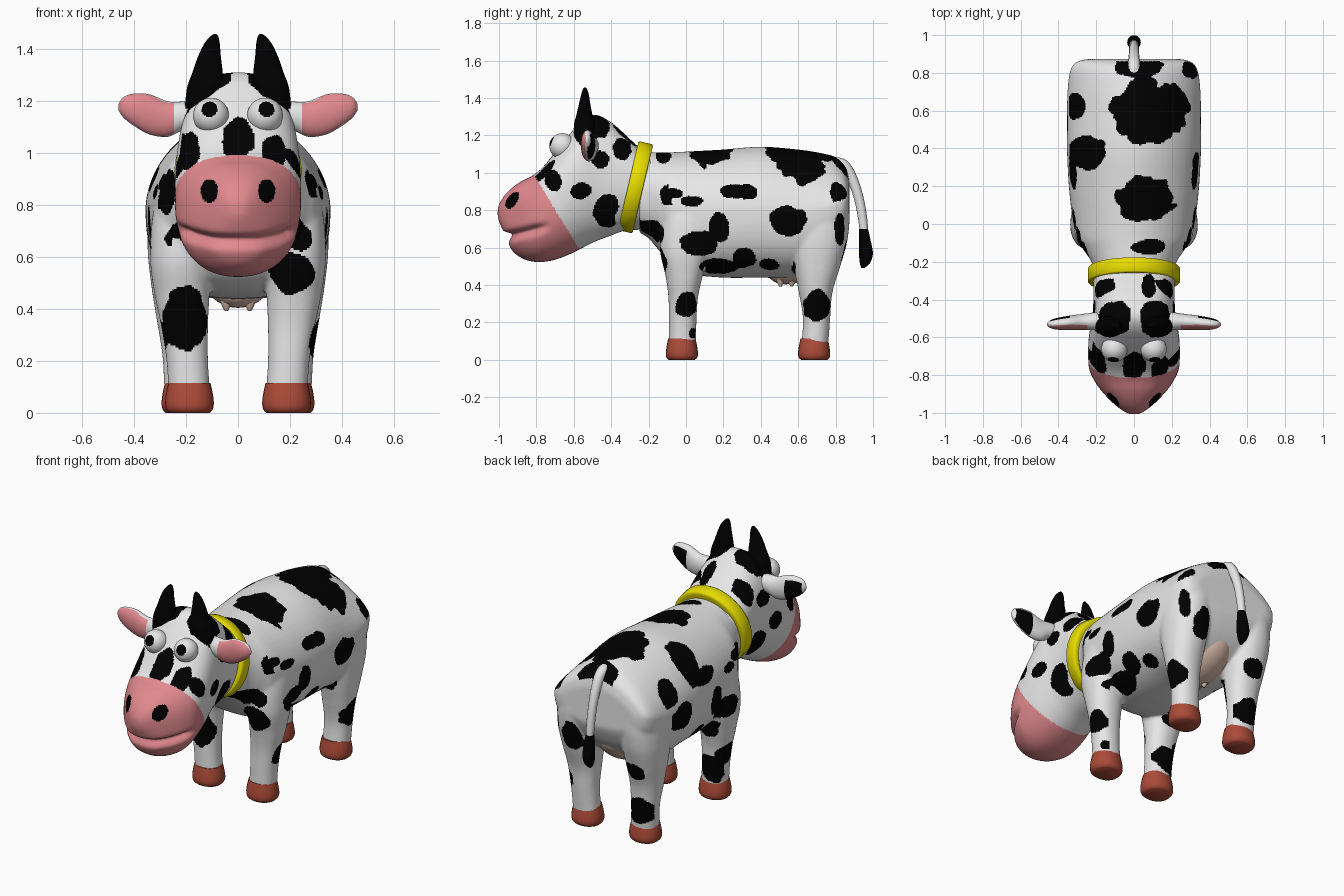
import bpy, bmesh, math
from mathutils import Vector, Matrix, noise

if "Cube" in bpy.data.objects:
    bpy.data.objects.remove(bpy.data.objects["Cube"])

COL = {"white": (0.84, 0.84, 0.84), "black": (0.0, 0.0, 0.0), "pink": (0.75, 0.25, 0.27),
       "hoof_red": (0.41, 0.07, 0.04), "collar_yellow": (0.80, 0.72, 0.0), "udder_beige": (0.72, 0.51, 0.41)}
MAT = {}
for key, c in COL.items():
    MAT[key] = bpy.data.materials.new(key)
    MAT[key].diffuse_color = (*c, 1)


def spline(secs, k):
    """Smooth in-between sections (Catmull-Rom)."""
    out = []
    for i in range(len(secs) - 1):
        a, b, c, d = secs[max(i - 1, 0)], secs[i], secs[i + 1], secs[min(i + 2, len(secs) - 1)]
        for j in range(k):
            t = j / k
            out.append([0.5 * (2 * q + (r - p) * t + (2 * p - 5 * q + 4 * r - s) * t * t
                               + (3 * q - p - 3 * r + s) * t ** 3) for p, q, r, s in zip(a, b, c, d)])
    return out + [list(secs[-1])]


def loft(bm, axis, secs, n=40, p=2.0, k=6, flip=1):
    """Closed superellipse loft; section = (t, centre u, v, radius u, v[, exponent of the upper half])."""
    rings = []
    for t, cu, cv, ru, rv, *top in spline(secs, k):
        ring = []
        for i in range(n):
            a = 2 * math.pi * i / n
            c, s = math.cos(a), math.sin(a)
            e = 2 / (top[0] if top and s > 0 else p)
            u = cu + ru * math.copysign(abs(c) ** e, c)
            v = cv + rv * math.copysign(abs(s) ** e, s)
            x, y, z = {"x": (t, u, v), "y": (u, t, v), "z": (u, v, t)}[axis]
            ring.append(bm.verts.new((x * flip, y, z)))
        rings.append(ring)
    for r, q in zip(rings, rings[1:]):
        for i in range(n):
            bm.faces.new((r[i], r[(i + 1) % n], q[(i + 1) % n], q[i]))
    bm.faces.new(rings[0])
    bm.faces.new(rings[-1])


def finish(bm, name, colours, voxel=0, smooth=12):
    """Make the object; with a voxel size, fuse and soften its overlapping parts."""
    bmesh.ops.recalc_face_normals(bm, faces=bm.faces)
    me = bpy.data.meshes.new(name)
    bm.to_mesh(me)
    bm.free()
    ob = bpy.data.objects.new(name, me)
    bpy.context.collection.objects.link(ob)
    if voxel:
        r = ob.modifiers.new("fuse", "REMESH")
        r.mode, r.voxel_size = "VOXEL", voxel
        s = ob.modifiers.new("soften", "SMOOTH")
        s.factor, s.iterations = 0.5, smooth
        bpy.context.view_layer.update()
        me = bpy.data.meshes.new_from_object(ob.evaluated_get(bpy.context.evaluated_depsgraph_get()))
        ob.modifiers.clear()
        ob.data = me
    me.materials.clear()
    for c in colours:
        me.materials.append(MAT[c])
    me.shade_smooth()
    if not voxel:
        me.set_sharp_from_angle(angle=math.radians(50))
    return ob


def paint(ob, rule):
    for f in ob.data.polygons:
        f.material_index = rule(f.center, f.normal)


def spotted(c, n, spots):
    """True inside a wobbly ellipse seen from both sides (S), right (R), top (T), front (F) or back (B)."""
    w = 1 + 0.45 * noise.noise(c * 11) + 0.2 * noise.noise(c * 27)
    for view, u, v, ru, rv in spots:
        if view in "SR":
            a, b, facing = c.y, c.z, n.x * (1 if c.x > 0 or view == "R" else -1)
        elif view == "T":
            a, b, facing = c.x, c.y, n.z
        else:
            a, b, facing = c.x, c.z, -n.y if view == "F" else n.y
        if view == "R" and c.x < 0:
            continue
        if facing > 0.3 and ((a - u) / ru) ** 2 + ((b - v) / rv) ** 2 < w:
            return True
    return False


# Torso and four legs, fused
def tall(rows):
    return [(y, 0, (t + b) / 2, w, (t - b) / 2, e) for y, t, b, w, e in rows]


bm = bmesh.new()
loft(bm, "y", tall([(-.25, 1.11, .68, .21, 2), (-.2, 1.11, .65, .225, 2), (-.14, 1.11, .58, .265, 1.9),
                    (-.08, 1.11, .51, .305, 1.9), (.02, 1.115, .46, .325, 1.9), (.2, 1.125, .44, .345, 1.9),
                    (.4, 1.14, .44, .355, 1.85), (.6, 1.125, .44, .355, 1.7), (.73, 1.105, .51, .35, 1.55),
                    (.81, 1.08, .59, .338, 1.45), (.855, 1.03, .67, .31, 1.45), (.873, .96, .72, .25, 1.5)]),
     n=56, p=2.5)
for s in (1, -1):
    loft(bm, "z", [(.07, .187, -.02, .08, .072), (.2, .195, -.018, .08, .074), (.33, .205, -.015, .09, .079),
                   (.45, .215, -.01, .105, .1), (.6, .22, -.005, .118, .135), (.8, .21, .02, .11, .14),
                   (.95, .18, .03, .06, .08)], p=2.2, flip=s)
    loft(bm, "z", [(.07, .2, .688, .083, .072), (.22, .208, .698, .083, .073), (.36, .215, .693, .098, .09),
                   (.5, .22, .7, .115, .125), (.65, .22, .71, .128, .155), (.81, .205, .72, .125, .15),
                   (.92, .17, .72, .07, .08)], p=2.2, flip=s)
body = finish(bm, "body_and_legs", ["white", "black"], 0.0075, 20)
BODY_SPOTS = [("S", -.07, .89, .055, .03), ("S", .03, .85, .06, .028),
              ("S", .28, .9, .1, .045), ("S", .545, .75, .1, .08), ("S", .18, .71, .055, .09),
              ("S", .07, .62, .11, .07), ("S", .31, .55, .065, .05), ("S", .45, .51, .05, .03),
              ("S", .17, .5, .1, .045), ("S", 0, .3, .065, .065), ("R", .7, .29, .07, .085),
              ("R", .82, .7, .03, .09), ("S", .04, .14, .025, .03), ("S", -.2, .68, .08, .07),
              ("T", .08, .6, .2, .17), ("T", -.25, .38, .1, .09), ("T", .06, .14, .16, .12),
              ("T", -.31, .62, .05, .07), ("T", .02, .83, .14, .05), ("T", .08, -.12, .09, .04),
              ("T", .3, .82, .05, .05),
              ("F", -.2, .36, .085, .12), ("F", .2, .54, .09, .08), ("F", .24, .67, .05, .05),
              ("F", -.28, .86, .05, .09), ("F", .3, .91, .04, .09),
              ("B", .2, .6, .07, .1), ("B", -.21, .21, .09, .08), ("B", -.21, .47, .07, .06)]
paint(body, lambda c, n: int(spotted(c, n, BODY_SPOTS)))

# Hooves
for s, side in ((1, "right"), (-1, "left")):
    for x, y, end in ((.187, -.022, "front"), (.2, .685, "back")):
        bm = bmesh.new()
        loft(bm, "z", [(0, x, y, .078, .07), (.014, x, y, .09, .083), (.04, x, y, .094, .086),
                       (.08, x, y, .089, .08), (.115, x, y, .081, .073)], n=24, p=2.2, k=3, flip=s)
        finish(bm, f"{end}_{side}_hoof", ["hoof_red"])

# Head with muzzle
bm = bmesh.new()
head_rows = [(-.18, 1.09, .71, .2), (-.26, 1.145, .695, .213), (-.33, 1.21, .69, .216), (-.4, 1.27, .665, .215),
             (-.48, 1.31, .635, .22), (-.55, 1.285, .6, .232), (-.62, 1.21, .565, .241),
             (-.7, 1.11, .535, .243), (-.77, 1.025, .523, .237), (-.83, .98, .527, .21),
             (-.88, .955, .545, .175), (-.93, .92, .585, .13), (-.97, .88, .67, .085),
             (-1.0, .83, .74, .04), (-1.007, .8, .77, .015)]
loft(bm, "y", tall([(*r, 2.5) for r in head_rows]), n=56, p=2.2)
head = finish(bm, "head", ["white", "black", "pink"], 0.0075, 10)
# mouth groove pressed into the muzzle
normals = [v.normal.copy() for v in head.data.vertices]
for v, n in zip(head.data.vertices, normals):
    fade = min(max((-.72 - v.co.y) / .1, 0), 1)
    dz = v.co.z - (.665 + .25 * (v.co.y + .93))
    v.co -= n * 0.036 * fade * math.exp(-(dz / .024) ** 2)
HEAD_SPOTS = [("S", -.43, .8, .07, .09), ("S", -.56, .9, .055, .05), ("S", -.71, .96, .045, .06),
              ("S", -.455, 1.07, .055, .05), ("S", -.34, 1.13, .05, .07), ("S", -.54, 1.19, .05, .06),
              ("F", 0, 1.05, .06, .085), ("F", .14, 1.01, .045, .07), ("F", -.19, 1.01, .045, .075),
              ("T", .11, -.5, .09, .09), ("T", -.1, -.5, .09, .09), ("T", .08, -.33, .04, .06)]


def head_rule(c, n):
    if n.y < 0 and ((abs(c.x) - .11) / .034) ** 2 + ((c.z - .853) / .045) ** 2 < 1:
        return 1                                            # nostrils
    if c.y < -.81 + .608 * (.985 - c.z):
        return 2                                            # muzzle
    return int(spotted(c, n, HEAD_SPOTS))


paint(head, head_rule)

# Ears, horns and eyes, mirrored
for s, side in ((1, "right"), (-1, "left")):
    bm = bmesh.new()
    loft(bm, "x", [(.15, -.51, 1.14, .05, .055), (.21, -.515, 1.142, .047, .055), (.27, -.518, 1.13, .042, .068),
                   (.34, -.523, 1.148, .038, .077), (.4, -.528, 1.166, .032, .062), (.44, -.53, 1.175, .022, .04),
                   (.46, -.53, 1.176, .006, .012)], n=48, k=8, flip=s)
    ear = finish(bm, f"{side}_ear", ["white", "black", "pink"])
    paint(ear, lambda c, n: 2 if n.y < -.5 and abs(c.x) > .245 else
          1 if n.y > .1 and n.z < .45 and .34 < abs(c.x) < .445 else 0)

    bm = bmesh.new()
    loft(bm, "z", [(1.17, .137, -.54, .068, .055), (1.25, .127, -.543, .069, .057), (1.31, .117, -.543, .058, .043),
                   (1.37, .11, -.542, .044, .03), (1.42, .1, -.54, .03, .02), (1.448, .091, -.54, .015, .011),
                   (1.457, .088, -.54, .005, .004)], n=24, flip=s)
    finish(bm, f"{side}_horn", ["black"])

    bm = bmesh.new()
    bmesh.ops.create_uvsphere(bm, u_segments=64, v_segments=48, radius=.069)
    bmesh.ops.translate(bm, verts=bm.verts, vec=(s * .104, -.662, 1.143))
    eye = finish(bm, f"{side}_eye", ["white", "black"])
    look = Vector((s * .08, -.91, .4)).normalized()
    paint(eye, lambda c, n: int(n.dot(look) > .89))

# Collar, leaning with the neck
bm = bmesh.new()
loft(bm, "y", [(-.04, 0, 0, .22, .22), (-.04, 0, 0, .238, .238), (-.033, 0, 0, .244, .244),
               (.033, 0, 0, .244, .244), (.04, 0, 0, .238, .238), (.04, 0, 0, .22, .22)], n=64, k=1)
bm.transform(Matrix.Translation((0, -.27, .923)) @ Matrix.Rotation(-.23, 4, "X"))
finish(bm, "collar", ["collar_yellow"])

# Tail and its tuft
cu = bpy.data.curves.new("tail", "CURVE")
cu.dimensions, cu.bevel_depth, cu.bevel_resolution, cu.use_fill_caps = "3D", .027, 4, True
sp = cu.splines.new("POLY")
path = spline([(.77, 1.05, 1.3), (.84, 1.04, 1.2), (.89, .965, 1.05), (.925, .86, .95), (.945, .75, .9), (.953, .66, .8)], 5)
sp.points.add(len(path) - 1)
for pt, (y, z, r) in zip(sp.points, path):
    pt.co, pt.radius = (0, y, z, 1), r
sp.use_smooth = True
cu.materials.append(MAT["white"])
bpy.context.collection.objects.link(bpy.data.objects.new("tail", cu))
bm = bmesh.new()
loft(bm, "z", [(.7, 0, .949, .024, .024), (.64, 0, .956, .032, .031), (.57, 0, .962, .036, .037),
               (.52, 0, .957, .026, .028), (.49, 0, .945, .006, .008)], n=20)
finish(bm, "tail_tuft", ["black"])

# Udder rising between the thighs, with four teats
bm = bmesh.new()
bmesh.ops.create_uvsphere(bm, u_segments=32, v_segments=20, radius=1,
                          matrix=Matrix.Translation((0, .62, .54)) @ Matrix.Rotation(.5, 4, "X")
                          @ Matrix.Diagonal((.14, .2, .11, 1)))
for x in (-.045, .045):
    for y in (.505, .565):
        loft(bm, "z", [(.43, x, y, .024, .024), (.41, x, y, .016, .016), (.392, x, y, .006, .006)], n=12, k=3)
finish(bm, "udder", ["udder_beige"])

for m in bpy.data.materials:
    if m.users and not m.is_grease_pencil:
        m.use_nodes = True
        m.node_tree.nodes["Principled BSDF"].inputs["Base Color"].default_value = m.diffuse_color
